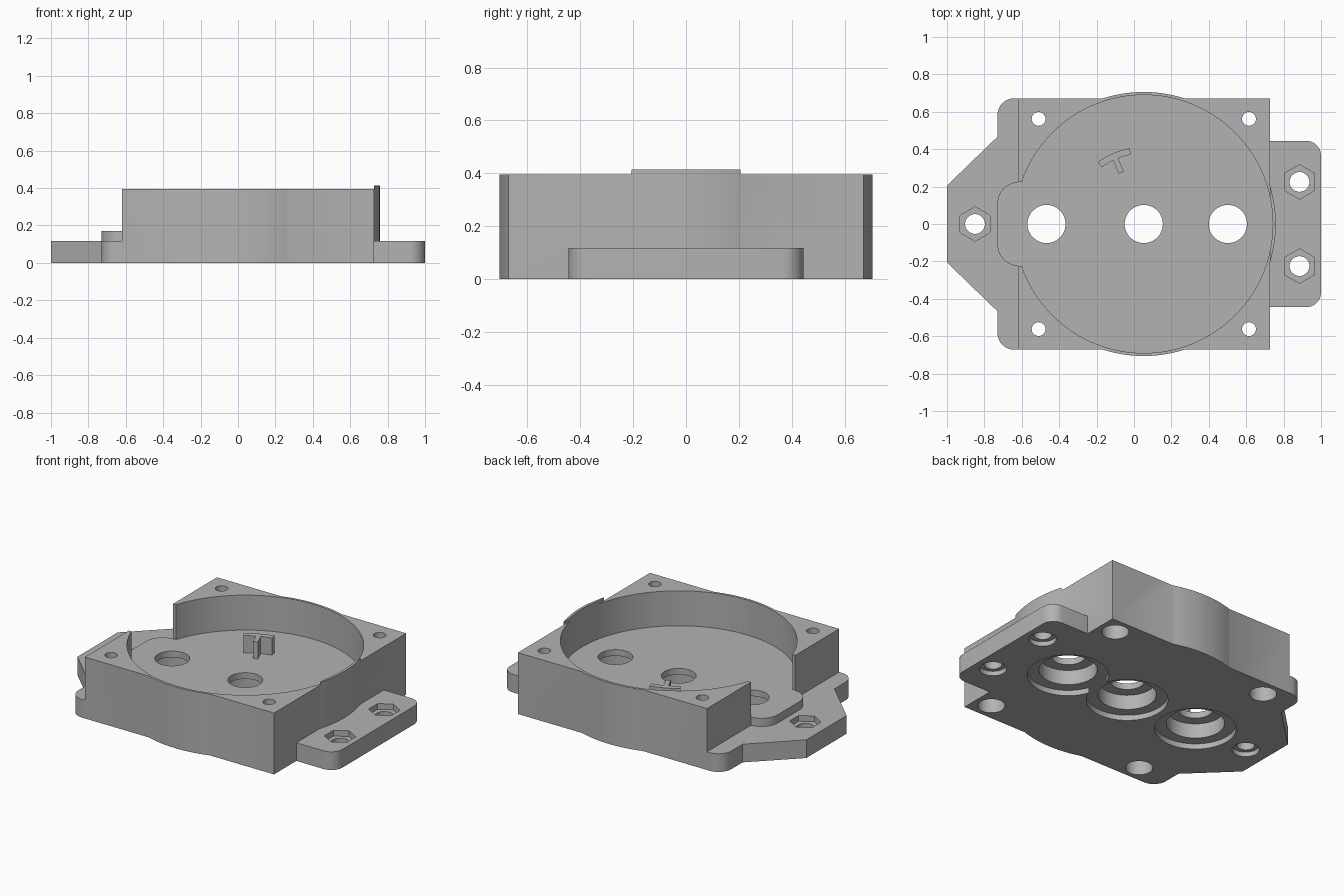
import bpy, bmesh
from math import cos, sin, pi, radians

cube = bpy.data.objects.get("Cube")
if cube:
    bpy.data.objects.remove(cube, do_unlink=True)

grey = bpy.data.materials.new("plain grey")
grey.use_nodes = True
grey.diffuse_color = (0.45, 0.45, 0.45, 1)
grey.node_tree.nodes["Principled BSDF"].inputs["Base Color"].default_value = (0.45, 0.45, 0.45, 1)


def prism(name, outline, z0, z1):
    """Extrude a counter-clockwise outline between two heights."""
    bm = bmesh.new()
    face = bm.faces.new([bm.verts.new((x, y, z0)) for x, y in outline])
    top = bmesh.ops.extrude_face_region(bm, geom=[face])["geom"]
    for v in top:
        if isinstance(v, bmesh.types.BMVert):
            v.co.z = z1
    bmesh.ops.recalc_face_normals(bm, faces=bm.faces)
    mesh = bpy.data.meshes.new(name)
    bm.to_mesh(mesh)
    bm.free()
    mesh.materials.append(grey)
    obj = bpy.data.objects.new(name, mesh)
    bpy.context.collection.objects.link(obj)
    return obj


def arc(cx, cy, r, a0, a1, n):
    return [(cx + r * cos(radians(a0 + (a1 - a0) * i / n)),
             cy + r * sin(radians(a0 + (a1 - a0) * i / n))) for i in range(n + 1)]


def disc(name, x, y, r, z0, z1, sides=48, turn=0):
    return prism(name, arc(x, y, r, turn, turn + 360, sides)[:-1], z0, z1)


def box(name, x0, x1, y, z0, z1):
    return prism(name, [(x0, -y), (x1, -y), (x1, y), (x0, y)], z0, z1)


def mirrored(half):
    """Complete an outline whose lower half is given from -y side."""
    return half + [(x, -y) for x, y in reversed(half)]


def shade(obj):
    bpy.ops.object.select_all(action="DESELECT")
    obj.select_set(True)
    bpy.context.view_layer.objects.active = obj
    bpy.ops.object.shade_smooth_by_angle(angle=radians(20))


CX, FLOOR, TOP, PLATE = 0.052, 0.17, 0.395, 0.117

# Solid parts of the housing
housing = box("gearbox_housing", -0.62, 0.727, 0.672, 0, TOP)
plate = mirrored([(-1, -0.205), (-0.73, -0.467)]
                 + arc(-0.64, -0.582, 0.09, 180, 270, 10) + [(-0.5, -0.672)])
tab = mirrored([(0.6, -0.445)] + arc(0.92, -0.365, 0.08, 270, 360, 10))
tongue = mirrored(arc(-0.615, -0.11, 0.115, 180, 270, 12) + [(-0.4, -0.225)])
solids = [
    disc("drum", CX, 0, 0.706, 0, 0.415, 128),
    prism("base_plate", plate, 0, PLATE),
    prism("mounting_tab", tab, 0, PLATE),
    prism("floor_tongue", tongue, 0, FLOOR),
]

# Cavity, side opening and top trim that leaves a raised rim on the left
cutters = [
    box("top_trim", -1.2, 0.727, 1, TOP, 0.6),
    disc("cavity", CX, 0, 0.69, FLOOR, 0.7, 128),
    box("side_opening", -0.8, -0.5, 0.225, FLOOR, 0.7),
]

# Shaft holes with stepped bearing seats below
for x in (-0.468, CX, 0.502):
    cutters += [disc("shaft_hole", x, 0, 0.102, -0.1, 0.5),
                disc("bearing_seat", x, 0, 0.17, -0.1, 0.13),
                disc("bearing_flange", x, 0, 0.238, -0.1, 0.035, 64)]

# Corner screw holes with deep recesses below
for x in (-0.51, 0.615):
    for y in (-0.562, 0.562):
        cutters += [disc("corner_hole", x, y, 0.037, -0.1, 0.6, 32),
                    disc("corner_recess", x, y, 0.08, -0.1, 0.27)]

# Mounting bolts with hexagonal nut pockets above
for x, y in ((-0.85, 0), (0.885, 0.225), (0.885, -0.225)):
    cutters += [disc("bolt_hole", x, y, 0.053, -0.1, 0.4, 32),
                disc("nut_pocket", x, y, 0.092, 0.08, 0.4, 6, 30),
                disc("bolt_recess", x, y, 0.08, -0.1, 0.03)]

for operation, tools in (("UNION", solids), ("DIFFERENCE", cutters)):
    for tool in tools:
        mod = housing.modifiers.new(tool.name, "BOOLEAN")
        mod.operation, mod.solver, mod.object = operation, "EXACT", tool
        tool.hide_render = True

# Bake the booleans and drop the helpers
bpy.context.view_layer.update()
baked = bpy.data.meshes.new_from_object(
    housing.evaluated_get(bpy.context.evaluated_depsgraph_get()))
housing.modifiers.clear()
housing.data = baked
for tool in solids + cutters:
    bpy.data.objects.remove(tool, do_unlink=True)
shade(housing)

# T-shaped post on the cavity floor: curved bar with a radial stem
bar = arc(CX, 0, 0.412, 100.5, 126.5, 10) + arc(CX, 0, 0.377, 126.5, 100.5, 10)
mid, w = radians(113.5), 0.015
stem = [(CX + r * cos(mid) - s * sin(mid), r * sin(mid) + s * cos(mid))
        for r, s in ((0.3, -w), (0.385, -w), (0.385, w), (0.3, w))]
for name, outline in (("post_bar", bar), ("post_stem", stem)):
    shade(prism(name, outline, FLOOR - 0.01, 0.28))
